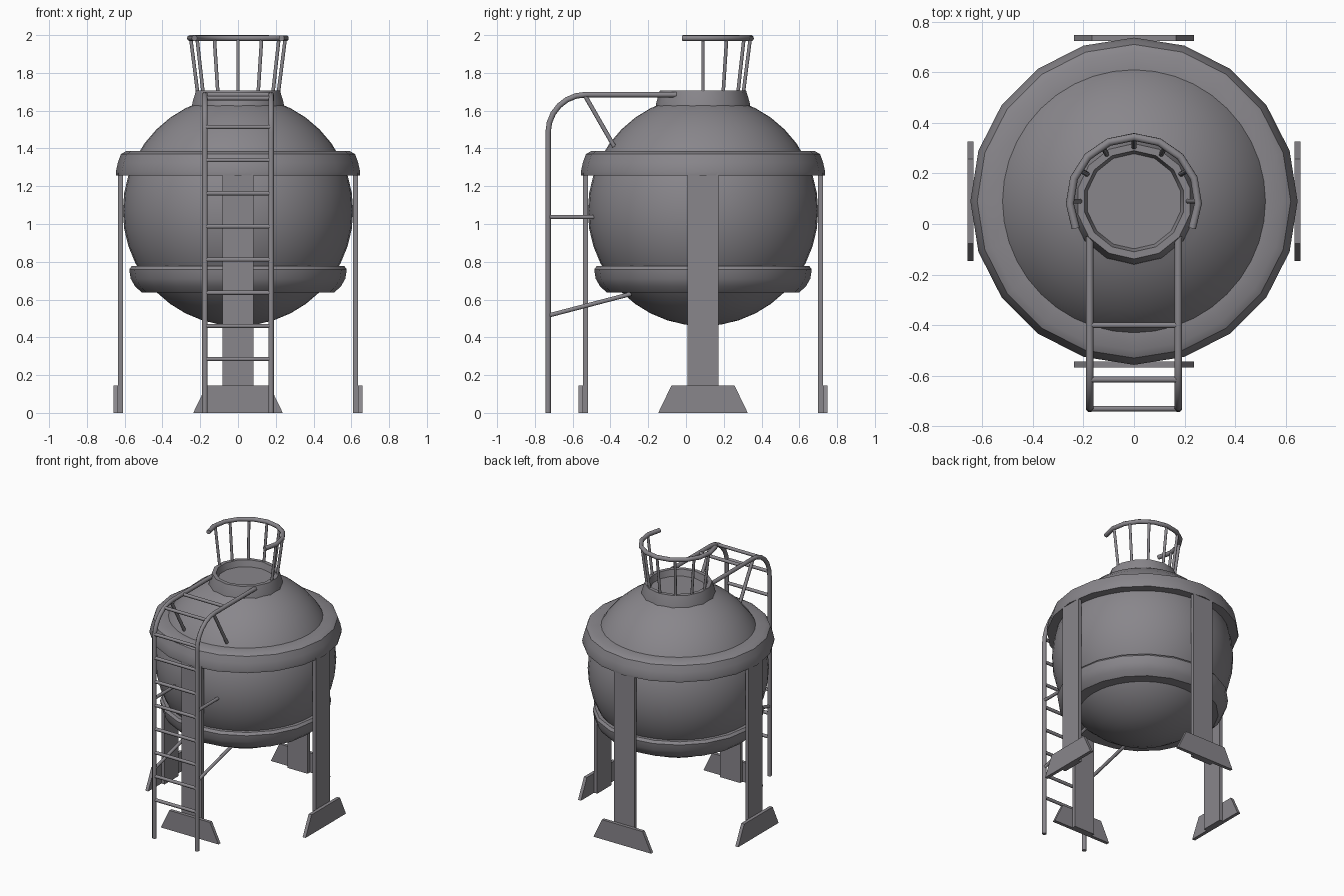
import bpy, bmesh, math
from mathutils import Vector

if "Cube" in bpy.data.objects:
    bpy.data.objects.remove(bpy.data.objects["Cube"])

CY = 0.09  # tank axis offset in y

mat = bpy.data.materials.new("steel grey")
mat.diffuse_color = (0.25, 0.24, 0.26, 1)
mat.use_nodes = True
mat.node_tree.nodes["Principled BSDF"].inputs["Base Color"].default_value = mat.diffuse_color


def finish(bm, name, smooth=None):
    bmesh.ops.recalc_face_normals(bm, faces=bm.faces)
    me = bpy.data.meshes.new(name)
    bm.to_mesh(me)
    bm.free()
    me.materials.append(mat)
    ob = bpy.data.objects.new(name, me)
    bpy.context.collection.objects.link(ob)
    if smooth:
        bpy.ops.object.select_all(action='DESELECT')
        ob.select_set(True)
        bpy.context.view_layer.objects.active = ob
        bpy.ops.object.shade_smooth_by_angle(angle=math.radians(smooth))
    return ob


def lathe(name, profile, sides, closed=True, smooth=35):
    """Revolve (radius, z) points around the tank axis, a vertex on the y axis."""
    bm = bmesh.new()
    rings = []
    for i in range(sides):
        a = math.pi / 2 + 2 * math.pi * i / sides
        rings.append([bm.verts.new((r * math.cos(a), CY + r * math.sin(a), z)) for r, z in profile])
    n = len(profile)
    for i in range(sides):
        p, q = rings[i], rings[(i + 1) % sides]
        for j in range(n if closed else n - 1):
            k = (j + 1) % n
            bm.faces.new((p[j], q[j], q[k], p[k]))
    if not closed:
        bm.faces.new([r[-1] for r in rings])
    return finish(bm, name, smooth)


def tube(name, points, radius, sides=8):
    """Sweep a capped round section along a path."""
    pts = [Vector(p) for p in points]
    bm = bmesh.new()
    rings = []
    prev = None
    for i, p in enumerate(pts):
        t = (pts[min(i + 1, len(pts) - 1)] - pts[max(i - 1, 0)]).normalized()
        if prev is None:
            prev = t.orthogonal()
        u = (prev - t * prev.dot(t)).normalized()
        prev = u
        v = t.cross(u)
        ring = []
        for k in range(sides):
            a = 2 * math.pi * (k + 0.5) / sides
            ring.append(bm.verts.new(p + radius * (math.cos(a) * u + math.sin(a) * v)))
        rings.append(ring)
    for a, b in zip(rings, rings[1:]):
        for k in range(sides):
            m = (k + 1) % sides
            bm.faces.new((a[k], a[m], b[m], b[k]))
    bm.faces.new(rings[0])
    bm.faces.new(rings[-1])
    return finish(bm, name, 50)


def plate(name, outline, r0, r1, angle):
    """Extrude a (sideways, z) outline between two radii, turned about the axis."""
    ca, sa = math.cos(angle), math.sin(angle)
    bm = bmesh.new()
    loops = [[bm.verts.new((r * ca - s * sa, CY + r * sa + s * ca, z)) for s, z in outline]
             for r in (r0, r1)]
    for loop in loops:
        bm.faces.new(loop)
    n = len(outline)
    for k in range(n):
        m = (k + 1) % n
        bm.faces.new((loops[0][k], loops[0][m], loops[1][m], loops[1][k]))
    return finish(bm, name)


# spherical tank, open at the top below the hatch
bm = bmesh.new()
bmesh.ops.create_uvsphere(bm, u_segments=40, v_segments=20, radius=0.61)
bmesh.ops.translate(bm, verts=bm.verts, vec=(0, CY, 1.07))
bmesh.ops.delete(bm, geom=[v for v in bm.verts if v.co.z > 1.66], context='VERTS')
finish(bm, "tank", 40)

# bands around the tank
lathe("upper_band", [(0.50, 1.385), (0.59, 1.387), (0.62, 1.37), (0.636, 1.325),
                     (0.647, 1.275), (0.645, 1.257), (0.55, 1.257)], 20)
lathe("lower_band", [(0.50, 0.778), (0.562, 0.778), (0.576, 0.76), (0.568, 0.71),
                     (0.545, 0.67), (0.51, 0.638), (0.40, 0.638)], 20)

# hatch collar with sunken floor
lathe("hatch_collar", [(0.252, 1.61), (0.247, 1.645), (0.228, 1.706), (0.20, 1.706),
                       (0.188, 1.66)], 14, closed=False, smooth=30)

# four legs with feet
for name, deg in (("right", 0), ("back", 90), ("left", 180), ("front", 270)):
    a = math.radians(deg)
    plate(name + "_leg", [(-0.083, 0), (0.083, 0), (0.083, 1.27), (-0.083, 1.27)], 0.608, 0.634, a)
    plate(name + "_foot", [(-0.237, 0), (0.237, 0), (0.167, 0.145), (-0.167, 0.145)], 0.634, 0.658, a)


# guard rail on top of the hatch
def polar(r, deg, z):
    a = math.radians(deg)
    return (r * math.cos(a), CY + r * math.sin(a), z)


tube("guard_rail", [polar(0.254, -25 + 23 * i, 1.984) for i in range(11)], 0.016)
for i in range(7):
    tube(f"guard_post_{i + 1}", [polar(0.213, 30 * i, 1.69), polar(0.25, 30 * i, 1.98)], 0.01)

# ladder rails and braces on both sides
bend = [(-0.53 - 0.20 * math.cos(math.radians(t)), 1.485 + 0.20 * math.sin(math.radians(t)))
        for t in range(0, 91, 15)]
for side, x in (("left", -0.175), ("right", 0.175)):
    path = [(-0.73, 0)] + bend + [(-0.05, 1.685)]
    tube(side + "_ladder_rail", [(x, y, z) for y, z in path], 0.0155)
    for part, (y0, z0), (y1, z1) in (("low", (-0.73, 0.515), (-0.29, 0.63)),
                                     ("middle", (-0.73, 1.037), (-0.48, 1.037)),
                                     ("top", (-0.535, 1.68), (-0.38, 1.41))):
        tube(f"{side}_{part}_brace", [(x, y0, z0), (x, y1, z1)], 0.012)

# ladder rungs
rungs = [(-0.73, 0.285 + 0.1755 * i) for i in range(8)] + [(-0.615, 1.666), (-0.40, 1.685)]
for i, (y, z) in enumerate(rungs):
    tube(f"rung_{i + 1}", [(-0.175, y, z), (0.175, y, z)], 0.012)
